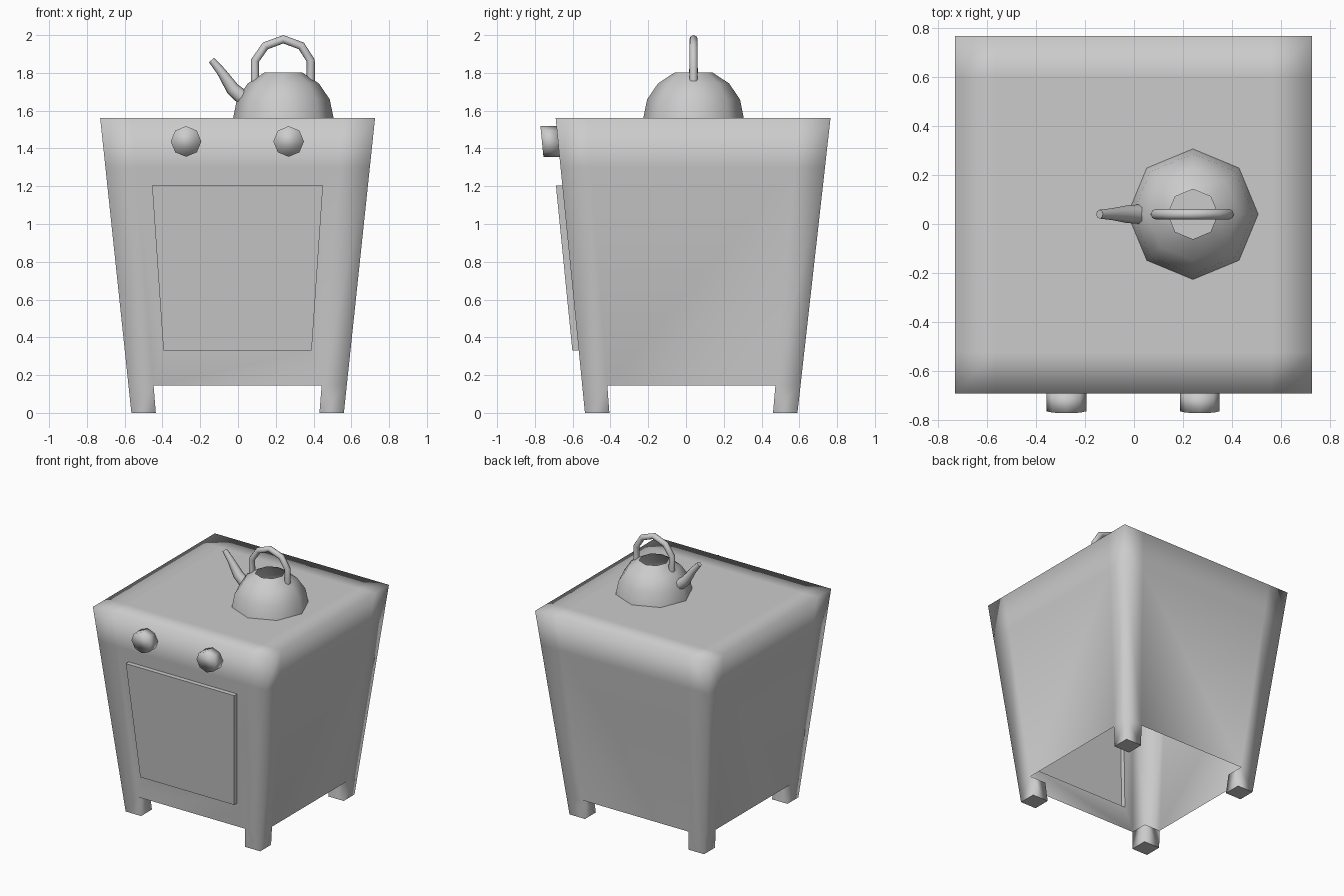
import bpy, bmesh, math
from mathutils import Vector

if "Cube" in bpy.data.objects:
    bpy.data.objects.remove(bpy.data.objects["Cube"])

H = 1.56          # height of the stove top
Z_SKIRT = 0.145   # lower edge of the panels between the legs


def wall_y(z):
    """y of the sloping front wall at height z."""
    return -0.535 - 0.155 * z / H


def finish(name, bm, smooth=True, angle=None):
    bmesh.ops.remove_doubles(bm, verts=bm.verts, dist=1e-5)
    bmesh.ops.recalc_face_normals(bm, faces=bm.faces)
    for f in bm.faces:
        f.smooth = smooth
    me = bpy.data.meshes.new(name)
    bm.to_mesh(me)
    bm.free()
    ob = bpy.data.objects.new(name, me)
    bpy.context.collection.objects.link(ob)
    if angle is not None:
        bpy.ops.object.select_all(action='DESELECT')
        ob.select_set(True)
        bpy.context.view_layer.objects.active = ob
        bpy.ops.object.shade_smooth_by_angle(angle=math.radians(angle))
    return ob


def quad(bm, pts):
    return bm.faces.new([bm.verts.new(p) for p in pts])


# Oven door outline, front and where it meets the wall
door_xz = [(-0.395, 0.33), (0.39, 0.33), (0.45, 1.205), (-0.455, 1.205)]
door_wall = [Vector((x, wall_y(z), z)) for x, z in door_xz]
door_front = [p + Vector((0, -0.034, 0)) for p in door_wall]

# Stove body: tapered shell on a 3 x 3 grid, corner columns run down into legs
S = (-1, -0.77, 0.77, 1)
Z = (0, Z_SKIRT, 1.3, H)


def P(i, j, k):
    t = Z[k] / H
    half = 0.5625 + 0.165 * t
    return Vector((-0.002 + S[i] * half, 0.0275 + 0.01 * t + S[j] * half, Z[k]))


bm = bmesh.new()
for a in range(3):
    for k in range(3):
        if k == 0 and a == 1:
            continue                      # gap between the legs
        for e in (0, 3):
            quad(bm, [P(e, a, k), P(e, a + 1, k), P(e, a + 1, k + 1), P(e, a, k + 1)])
            front = [P(a, e, k), P(a + 1, e, k), P(a + 1, e, k + 1), P(a, e, k + 1)]
            if e == 0 and a == 1 and k == 1:
                for n in range(4):        # wall around the oven opening
                    m = (n + 1) % 4
                    quad(bm, [front[n], front[m], door_wall[m], door_wall[n]])
            else:
                quad(bm, front)
    for b in range(3):
        quad(bm, [P(a, b, 3), P(a + 1, b, 3), P(a + 1, b + 1, 3), P(a, b + 1, 3)])
for i in (0, 2):
    for j in (0, 2):
        # leg foot and the two inner leg walls
        foot = quad(bm, [P(i, j, 0), P(i + 1, j, 0), P(i + 1, j + 1, 0), P(i, j + 1, 0)])
        xi, yj = (1 if i == 0 else 2), (1 if j == 0 else 2)
        quad(bm, [P(xi, j, 0), P(xi, j + 1, 0), P(xi, j + 1, 1), P(xi, j, 1)])
        quad(bm, [P(i, yj, 0), P(i + 1, yj, 0), P(i + 1, yj, 1), P(i, yj, 1)])
bmesh.ops.remove_doubles(bm, verts=bm.verts, dist=1e-5)
for e in bm.edges:                        # crisp foot edges
    if all(v.co.z < 1e-4 for v in e.verts):
        e.smooth = False
finish("stove_body", bm)

# Oven door: raised panel with thin rim
bm = bmesh.new()
quad(bm, door_front)
for n in range(4):
    m = (n + 1) % 4
    quad(bm, [door_wall[n], door_wall[m], door_front[m], door_front[n]])
finish("oven_door", bm, smooth=False)

# Two octagonal knobs, sheared to follow the wall
for side, cx in (("left", -0.275), ("right", 0.268)):
    bm = bmesh.new()
    bmesh.ops.create_cone(bm, cap_ends=True, segments=8, radius1=0.081,
                          radius2=0.081, depth=0.085)
    for v in bm.verts:
        x, y, z = v.co
        v.co = (cx + x, wall_y(1.437 + y) - 0.0425 + z, 1.437 + y)
    finish(side + "_knob", bm)

# Kettle bowl: eight-sided open dome
KX, KY, R = 0.24, 0.04, 0.266
bm = bmesh.new()


def K(s, r):
    a, e = s * math.tau / 8, r * math.pi / 8
    return (KX + R * math.cos(e) * math.cos(a), KY + R * math.cos(e) * math.sin(a),
            H + R * math.sin(e) * 0.98)


for s in range(8):
    for r in range(3):
        quad(bm, [K(s, r), K(s + 1, r), K(s + 1, r + 1), K(s, r + 1)])
finish("kettle_bowl", bm)


def tube(name, pts, sides=8):
    """Sweep a ring along (x, z, radius) points lying in the plane y = KY."""
    bm = bmesh.new()
    rings = []
    for n, (x, z, r) in enumerate(pts):
        a, b = pts[max(n - 1, 0)], pts[min(n + 1, len(pts) - 1)]
        t = Vector((b[0] - a[0], 0, b[1] - a[1])).normalized()
        u, w = Vector((-t.z, 0, t.x)), Vector((0, 1, 0))
        c = Vector((x, KY, z))
        rings.append([bm.verts.new(c + r * (math.cos(q) * u + math.sin(q) * w))
                      for q in (k * math.tau / sides for k in range(sides))])
    for p, q in zip(rings, rings[1:]):
        for k in range(sides):
            m = (k + 1) % sides
            bm.faces.new([p[k], p[m], q[m], q[k]])
    bm.faces.new(rings[0])
    bm.faces.new(rings[-1])
    return finish(name, bm, angle=60)


# Kettle handle and spout
tube("kettle_handle", [(x, z, 0.022) for x, z in (
    (0.09, 1.755), (0.09, 1.865), (0.145, 1.943), (0.24, 1.978),
    (0.335, 1.943), (0.385, 1.865), (0.385, 1.755))])
tube("kettle_spout", [(0.03, 1.665, 0.04), (-0.028, 1.715, 0.036),
                      (-0.09, 1.808, 0.024), (-0.14, 1.868, 0.018)])
